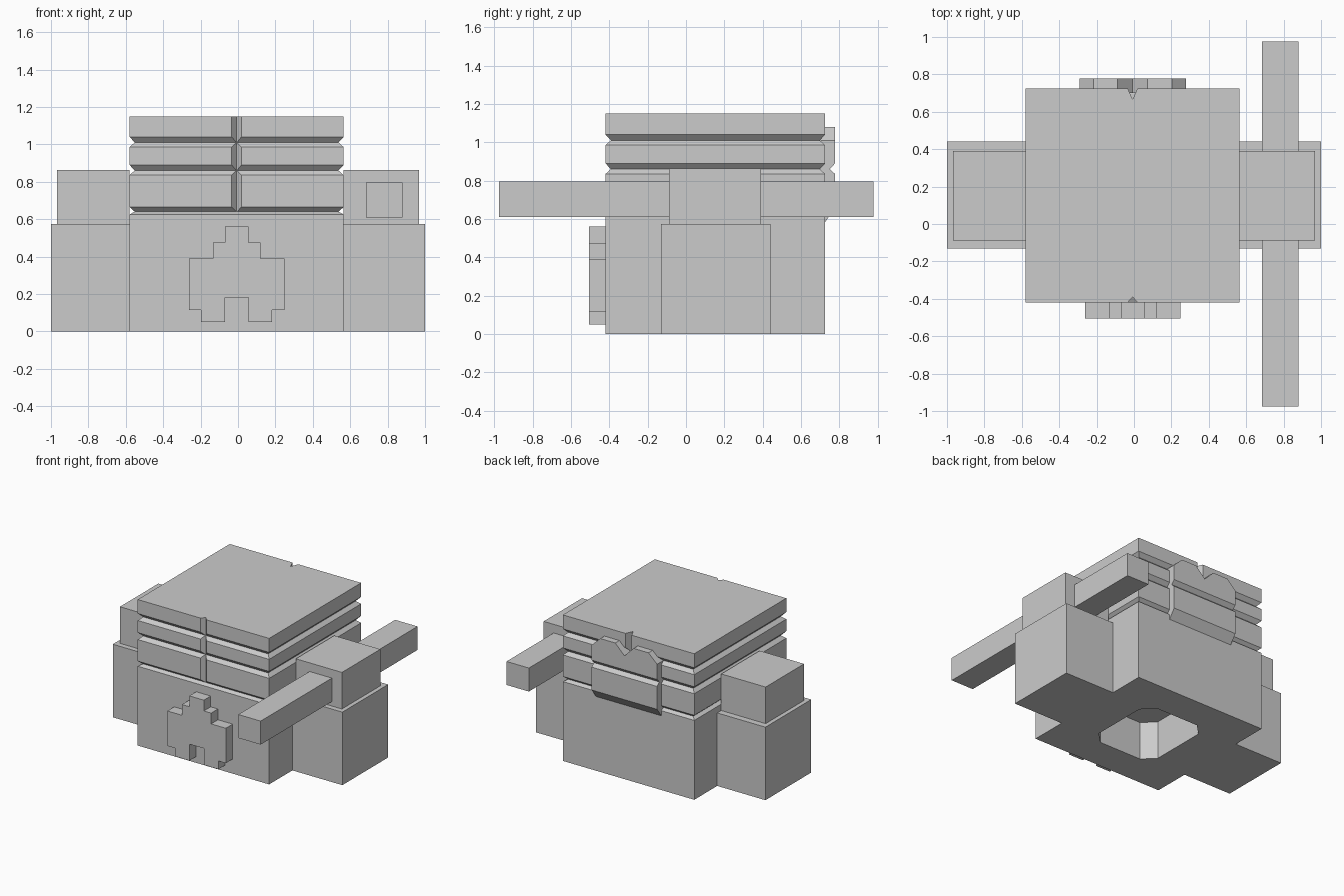
import bpy, bmesh
from mathutils import Vector

if "Cube" in bpy.data.objects:
    bpy.data.objects.remove(bpy.data.objects["Cube"])

CX, CY = -0.0075, 0.153      # centre of the main block
HALF = 0.5725                # half width of the main block


def finish(name, bm):
    bmesh.ops.recalc_face_normals(bm, faces=bm.faces[:])
    mesh = bpy.data.meshes.new(name)
    bm.to_mesh(mesh)
    bm.free()
    ob = bpy.data.objects.new(name, mesh)
    bpy.context.collection.objects.link(ob)
    return ob


def prism(name, pts, axis, lo, hi):
    """Extrude a 2D outline along x, y or z from lo to hi."""
    place = {'x': lambda a, b, t: (t, a, b),
             'y': lambda a, b, t: (a, t, b),
             'z': lambda a, b, t: (a, b, t)}[axis]
    bm = bmesh.new()
    face = bm.faces.new([bm.verts.new(place(a, b, lo)) for a, b in pts])
    ext = bmesh.ops.extrude_face_region(bm, geom=[face])
    verts = [v for v in ext['geom'] if isinstance(v, bmesh.types.BMVert)]
    bmesh.ops.translate(bm, verts=verts, vec=Vector(place(0, 0, hi - lo)))
    return finish(name, bm)


def box(name, x0, x1, y0, y1, z0, z1):
    return prism(name, [(x0, y0), (x1, y0), (x1, y1), (x0, y1)], 'z', z0, z1)


def boolean(ob, tool, operation):
    mod = ob.modifiers.new(operation, 'BOOLEAN')
    mod.operation, mod.object, mod.solver = operation, tool, 'EXACT'
    bpy.context.view_layer.objects.active = ob
    bpy.ops.object.modifier_apply(modifier=mod.name)
    bpy.data.objects.remove(tool)


# Main block: square rings stacked upwards, pinched at three grooves
rings = [(0, 0)]
for low, mid, high in [(0.625, 0.64, 0.665), (0.835, 0.86, 0.89), (0.985, 1.01, 1.04)]:
    rings += [(low, 0), (mid, 0.028), (high, 0)]
rings.append((1.15, 0))

bm = bmesh.new()
loops = []
for z, inset in rings:
    h = HALF - inset
    loops.append([bm.verts.new((CX + sx * h, CY + sy * h, z))
                  for sx, sy in [(-1, -1), (1, -1), (1, 1), (-1, 1)]])
for a, b in zip(loops, loops[1:]):
    for i in range(4):
        j = (i + 1) % 4
        bm.faces.new((a[i], a[j], b[j], b[i]))
bm.faces.new(loops[0][::-1])
bm.faces.new(loops[-1])
body = finish("main_block", bm)

# Upright V slots in the middle of the front and back
for name, side, depth in [("front_slot", -1, 0.03), ("back_slot", 1, 0.06)]:
    face_y = CY + side * HALF
    tip = face_y - side * depth
    out = face_y + side * 0.02
    w = 0.026
    boolean(body, prism(name, [(CX - w, out), (CX - w, face_y), (CX, tip),
                               (CX + w, face_y), (CX + w, out)], 'z', 0.64, 1.2),
            'DIFFERENCE')

# Socket with cut corners in the underside
hx, hy, c = 0.275, 0.315, 0.09
socket = [(hx - c, -hy), (hx, c - hy), (hx, hy - c), (hx - c, hy),
          (c - hx, hy), (-hx, hy - c), (-hx, c - hy), (c - hx, -hy)]
boolean(body, prism("socket", [(CX + x, CY + y) for x, y in socket], 'z', -0.1, 0.3),
        'DIFFERENCE')

# Side blocks and the smaller blocks on them
for side, sx in [("left", -1), ("right", 1)]:
    inner = CX + sx * HALF
    box(side + "_lower_block", *sorted((inner, sx)), -0.13, 0.44, 0, 0.575)
    box(side + "_upper_block", *sorted((inner, sx * 0.967)), -0.088, 0.39, 0.575, 0.863)

# Long bar through the right upper block
box("long_bar", 0.685, 0.88, -0.975, 0.977, 0.61, 0.795)

# Stepped relief on the front, mirrored outline
half_steps = [(0.063, 0.56), (0.063, 0.475), (0.127, 0.475), (0.127, 0.39),
              (0.255, 0.39), (0.255, 0.115), (0.19, 0.115), (0.19, 0.05),
              (0.063, 0.05), (0.063, 0.18)]
outline = ([(CX + x, z) for x, z in half_steps] +
           [(CX - x, z) for x, z in reversed(half_steps)])
prism("front_relief", outline, 'y', -0.505, CY - HALF)

# Raised back plate: front outline intersected with its grooved side outline
half_top = [(0.285, 0.5), (0.285, 1.01), (0.21, 1.08), (0.08, 1.08)]
plate_outline = ([(CX + x, z) for x, z in half_top] + [(CX, 1.0)] +
                 [(CX - x, z) for x, z in reversed(half_top)])
plate = prism("back_plate", plate_outline, 'y', 0.69, 0.85)
side_outline = [(0.70, 0.55), (0.777, 0.655), (0.777, 0.835), (0.749, 0.86),
                (0.777, 0.89), (0.777, 1.2), (0.70, 1.2)]
boolean(plate, prism("plate_side", side_outline, 'x', -0.5, 0.5), 'INTERSECT')
